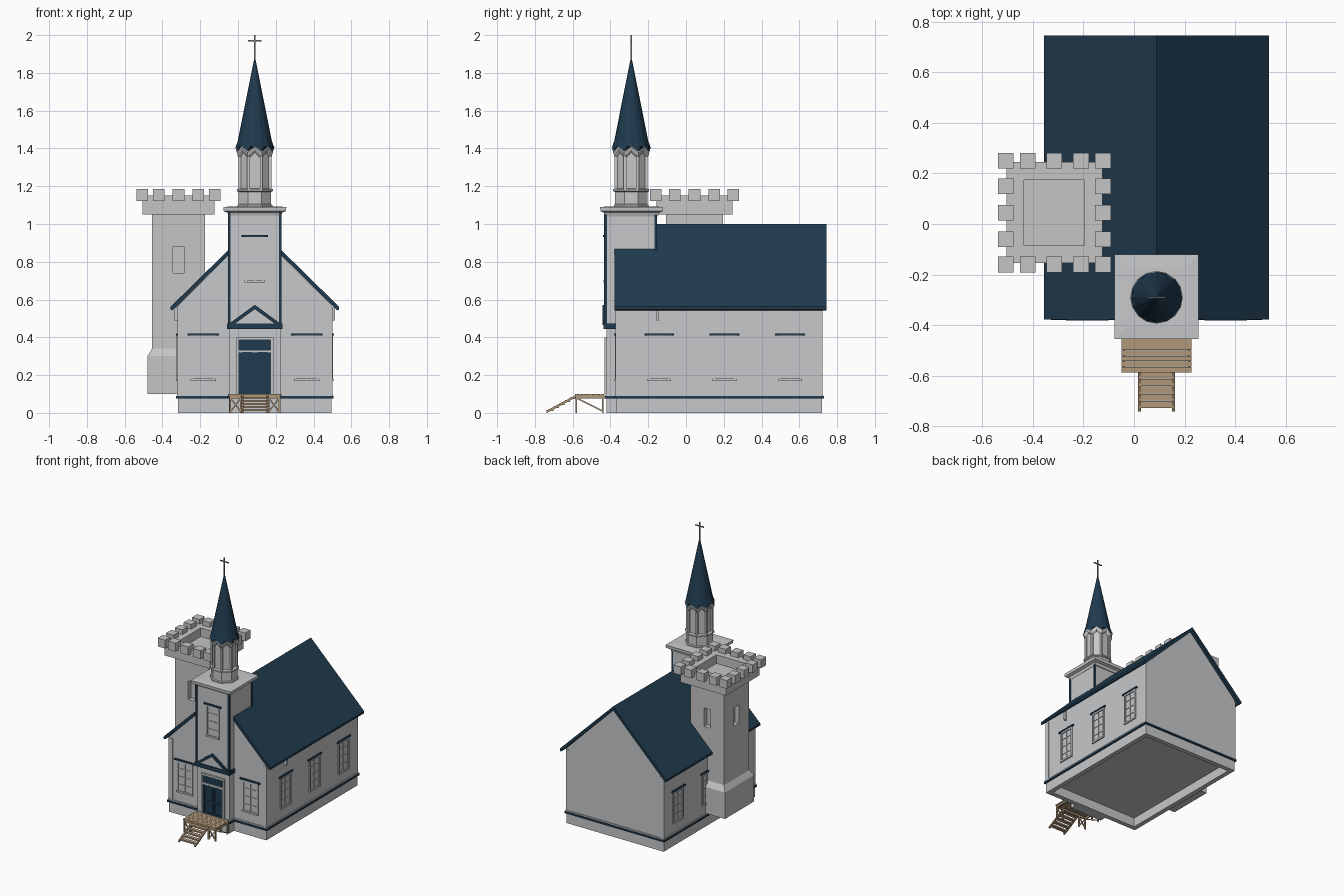
import bpy, bmesh, math
from mathutils import Vector, Matrix

if "Cube" in bpy.data.objects:
    bpy.data.objects.remove(bpy.data.objects["Cube"])


def material(name, rgb):
    m = bpy.data.materials.new(name)
    m.use_nodes = True
    m.diffuse_color = (*rgb, 1)
    m.node_tree.nodes["Principled BSDF"].inputs["Base Color"].default_value = (*rgb, 1)
    return m


WHITE = material("pale_grey_paint", (0.57, 0.58, 0.59))
STONE = material("grey_stone", (0.56, 0.56, 0.56))
BLUE = material("dark_blue", (0.014, 0.043, 0.078))
WOOD = material("brown_wood", (0.44, 0.31, 0.195))
METAL = material("dull_metal", (0.25, 0.24, 0.23))


def finish(name, bm, mat):
    bmesh.ops.recalc_face_normals(bm, faces=bm.faces)
    me = bpy.data.meshes.new(name)
    bm.to_mesh(me)
    bm.free()
    me.materials.append(mat)
    ob = bpy.data.objects.new(name, me)
    bpy.context.collection.objects.link(ob)
    return ob


def loft(bm, rings):
    """Skin closed rings of points, with end caps."""
    loops = [[bm.verts.new(p) for p in r] for r in rings]
    n = len(loops[0])
    for a, b in zip(loops, loops[1:]):
        for i in range(n):
            j = (i + 1) % n
            bm.faces.new((a[i], a[j], b[j], b[i]))
    bm.faces.new(loops[0])
    bm.faces.new(loops[-1])


def rect(x0, x1, y0, y1, z):
    return [(x0, y0, z), (x1, y0, z), (x1, y1, z), (x0, y1, z)]


def boxes(name, items, mat):
    bm = bmesh.new()
    for x0, x1, y0, y1, z0, z1 in items:
        loft(bm, [rect(x0, x1, y0, y1, z0), rect(x0, x1, y0, y1, z1)])
    return finish(name, bm, mat)


def stack(name, cx, cy, levels, mat):
    """Square column from (half width x, half width y, height) levels."""
    bm = bmesh.new()
    loft(bm, [rect(cx - a, cx + a, cy - b, cy + b, z) for a, b, z in levels])
    return finish(name, bm, mat)


def prism(name, half, y0, y1, mat):
    """Symmetric profile about the church axis: points (offset, z), mirrored."""
    pts = [(CX + d, z) for d, z in half] + [(CX - d, z) for d, z in reversed(half) if d > 0]
    bm = bmesh.new()
    loft(bm, [[(x, y, z) for x, z in pts] for y in (y0, y1)])
    return finish(name, bm, mat)


def beams(name, lines, size, mat):
    bm = bmesh.new()
    for a, b in lines:
        a, b = Vector(a), Vector(b)
        d = b - a
        rot = d.to_track_quat('Z', 'Y').to_matrix().to_4x4()
        m = Matrix.Translation((a + b) / 2) @ rot @ Matrix.Diagonal((size, size, d.length, 1))
        bmesh.ops.create_cube(bm, size=1, matrix=m)
    return finish(name, bm, mat)


def on_wall(side, wall, u0, u1, z0, z1, d):
    """Box standing d proud of a wall."""
    if side == "front":
        return (u0, u1, wall - d, wall + 0.005, z0, z1)
    if side == "left":
        return (wall - 0.005, wall + d, u0, u1, z0, z1)
    return (wall - d, wall + 0.005, u0, u1, z0, z1)


def window(name, side, wall, u, z0, z1, w):
    h, f = w / 2, 0.013
    def put(a, b, c, e, d):
        return on_wall(side, wall, u + a, u + b, c, e, d)
    frame = [put(-h, -h + f, z0, z1, 0.007), put(h - f, h, z0, z1, 0.007),
             put(-h, h, z1 - f, z1, 0.007), put(-h, h, z0, z0 + f, 0.009),
             put(-0.003, 0.003, z0, z1, 0.004)]
    for k in (1, 2, 3):
        z = z0 + (z1 - z0) * k / 4
        frame.append(put(-h, h, z - 0.003, z + 0.003, 0.004))
    boxes(name + "_frame", frame, WHITE)
    boxes(name + "_head", [put(-h - 0.016, h + 0.016, z1, z1 + 0.011, 0.011)], BLUE)


CX = 0.089
X0, X1, Y0, Y1 = CX - 0.407, CX + 0.407, -0.37, 0.72
T0, T1 = CX - 0.136, CX + 0.136

# Nave walls, hollow foundation and roof
prism("nave_walls", [(0, 0.973), (0.407, 0.568), (0.407, 0.07)], Y0, Y1, WHITE)
R = 0.035
boxes("foundation", [(X0, X1, Y0, Y0 + R, 0, 0.075), (X0, X1, Y1 - R, Y1, 0, 0.075),
                     (X0, X0 + R, Y0, Y1, 0, 0.075), (X1 - R, X1, Y0, Y1, 0, 0.075)], WHITE)
prism("nave_roof", [(0, 1.0), (0.446, 0.562), (0.446, 0.547), (0.436, 0.542), (0, 0.972)], -0.378, 0.745, BLUE)
boxes("corner_boards", [(x - 0.017, x + 0.017, y - 0.017, y + 0.017, 0.09, 0.56)
                        for x in (X0 + 0.014, X1 - 0.014) for y in (Y0 + 0.014, Y1 - 0.014)], WHITE)
boxes("eave_vent", [(X1, X1 + 0.018, -0.157, -0.143, 0.49, 0.56),
                    (X0 - 0.018, X0, -0.157, -0.143, 0.49, 0.56)], WHITE)

# Bell tower
boxes("bell_tower", [(T0, T1, -0.42, Y0 + R, 0, 0.45), (T0, T1, -0.428, -0.157, 0.45, 1.06)], WHITE)
boxes("tower_corner_trim", [(x - 0.007, x + 0.007, y - 0.007, y + 0.007, 0.47, 1.06)
                            for x in (T0 + 0.001, T1 - 0.001) for y in (-0.426, -0.161)], BLUE)
stack("tower_cornice", CX, -0.288, [(0.138, 0.138, 1.04), (0.145, 0.145, 1.06), (0.165, 0.165, 1.068),
                                    (0.167, 0.167, 1.09), (0.12, 0.12, 1.093)], WHITE)

# Water table around nave and tower
def band(name, mat, g, z0, z1):
    boxes(name, [(X0 - g, X1 + g, Y0 - g, Y1 + g, z0, z1), (T0 - g, T1 + g, -0.42 - g, -0.3, z0, z1)], mat)

band("base_band", BLUE, 0.01, 0.076, 0.09)
band("base_ledge", WHITE, 0.006, 0.09, 0.1)

# Porch hood with pediment
boxes("hood_band", [(CX - 0.146, CX + 0.146, -0.437, -0.37, 0.443, 0.473)], BLUE)
prism("pediment_panel", [(0, 0.56), (0.136, 0.465)], -0.432, -0.42, WHITE)
prism("pediment_trim", [(0, 0.572), (0.146, 0.465), (0.116, 0.465), (0, 0.549)], -0.441, -0.42, BLUE)

# Windows
for s in (-1, 1):
    window("front_window", "front", Y0, CX + s * 0.274, 0.17, 0.41, 0.135)
window("tower_window", "front", -0.428, CX, 0.69, 0.93, 0.11)
for side, wall in (("left", X1), ("right", X0)):
    for u in (-0.142, 0.204, 0.551):
        window(side + "_window", side, wall, u, 0.17, 0.41, 0.125)

# Front door
def door_part(u0, u1, z0, z1, d):
    return on_wall("front", -0.42, CX + u0, CX + u1, z0, z1, d)

boxes("door_casing", [door_part(-0.098, -0.084, 0.1, 0.4, 0.012), door_part(0.084, 0.098, 0.1, 0.4, 0.012),
                      door_part(-0.098, 0.098, 0.385, 0.4, 0.012), door_part(-0.084, 0.084, 0.32, 0.333, 0.012)], WHITE)
boxes("door_and_transom", [door_part(-0.085, 0.085, 0.1, 0.385, 0.004)], BLUE)
stiles = [door_part(u - 0.006, u + 0.006, 0.1, 0.32, 0.009) for u in (-0.074, -0.008, 0.008, 0.074)]
rails = [door_part(-0.08, 0.08, z, z + 0.012, 0.009) for z in (0.1, 0.19, 0.306)]
boxes("door_panel_frames", stiles + rails, BLUE)

# Octagonal belfry
SY = -0.29
def ring(r, z, n=16, z_odd=None):
    """Ring whose even points sit on the octagon corners."""
    turn = math.pi / 8
    return [(CX + r * math.cos(turn + math.tau * i / n), SY + r * math.sin(turn + math.tau * i / n),
             z if z_odd is None or i % 2 == 0 else z_odd) for i in range(n)]

bm = bmesh.new()
loft(bm, [ring(r, z, 8) for r, z in ((0.1, 1.09), (0.1, 1.1), (0.093, 1.105), (0.093, 1.17), (0.103, 1.174),
                                     (0.103, 1.184), (0.083, 1.188), (0.083, 1.39))])
finish("belfry", bm, WHITE)
beams("belfry_columns", [((x, y, 1.18), (x, y, 1.38)) for x, y, _ in ring(0.087, 0, 8)], 0.014, WHITE)
bm = bmesh.new()
loft(bm, [ring(0.085, 1.345, 16, 1.38), ring(0.097, 1.358, 16, 1.39), ring(0.104, 1.38, 16, 1.407),
          ring(0.1, 1.386, 16, 1.412), ring(0.09, 1.412)])
finish("belfry_gables", bm, WHITE)

# Spire and cross
bm = bmesh.new()
loft(bm, [ring(0.101, 1.384, 16, 1.41), ring(0.09, 1.44), ring(0.004, 1.87)])
finish("spire", bm, BLUE)
beams("cross", [((CX, SY, 1.86), (CX, SY, 2.0)), ((CX - 0.036, SY, 1.97), (CX + 0.036, SY, 1.97))], 0.007, METAL)

# Battlemented side tower
KX, KY = -0.315, 0.045
keep = stack("stone_tower", KX, KY, [(0.165, 0.175, 0.1), (0.165, 0.175, 0.3), (0.14, 0.15, 0.34),
                                     (0.14, 0.15, 1.06)], STONE)
slits = boxes("slit_cutter", [(KX - 0.028, KX + 0.028, KY + s * 0.15 - 0.035, KY + s * 0.15 + 0.035, 0.74, 0.88)
                              for s in (-1, 1)] +
              [(KX - 0.175, KX - 0.105, KY - 0.028, KY + 0.028, 0.74, 0.88)], STONE)
cut = keep.modifiers.new("slits", 'BOOLEAN')
cut.operation, cut.object, cut.solver = 'DIFFERENCE', slits, 'EXACT'
bpy.context.view_layer.objects.active = keep
bpy.ops.object.modifier_apply(modifier=cut.name)
bpy.data.objects.remove(slits)
stack("parapet", KX, KY, [(0.19, 0.2, 1.05), (0.19, 0.2, 1.15), (0.12, 0.13, 1.15), (0.12, 0.13, 1.085)], STONE)
xs = [KX + d for d in (-0.192, -0.105, 0, 0.105, 0.192)]
ys = [KY + d for d in (-0.205, -0.105, 0, 0.105, 0.205)]
boxes("merlons", [(x - 0.031, x + 0.031, y - 0.031, y + 0.031, 1.123, 1.186)
                  for i, x in enumerate(xs) for j, y in enumerate(ys) if i in (0, 4) or j in (0, 4)], STONE)

# Porch deck, with plank gaps
step = 0.0222
boxes("deck_planks", [(CX - 0.138, CX + 0.138, -0.587 + k * step, -0.5885 + (k + 1) * step, 0.09, 0.1)
                      for k in range(7)], WOOD)
boxes("deck_rim", [(CX - 0.134, CX + 0.134, y, y + 0.01, 0.076, 0.092) for y in (-0.585, -0.44)] +
      [(CX + s * 0.129 - 0.005, CX + s * 0.129 + 0.005, -0.585, -0.43, 0.076, 0.092) for s in (-1, 1)], WOOD)
legs, braces = [], []
for s in (-1, 1):
    a, b = CX + s * 0.13, CX + s * 0.073
    legs += [((x, y, 0), (x, y, 0.085)) for x in (a, b) for y in (-0.581, -0.441)]
    braces += [((a, -0.581, 0.005), (b, -0.581, 0.08)), ((b, -0.581, 0.005), (a, -0.581, 0.08)),
               ((a, -0.581, 0.08), (a, -0.441, 0.01))]
beams("deck_legs", legs, 0.01, WOOD)
beams("deck_braces", braces, 0.007, WOOD)

# Stairs
beams("stair_stringers", [((CX + d, -0.739, 0.005), (CX + d, -0.58, 0.09)) for d in (-0.067, 0.067)], 0.012, WOOD)
boxes("stair_treads", [(CX - 0.07, CX + 0.07, -0.728 + k * 0.029, -0.701 + k * 0.029, 0.01 + k * 0.016, 0.021 + k * 0.016)
                       for k in range(5)], WOOD)
